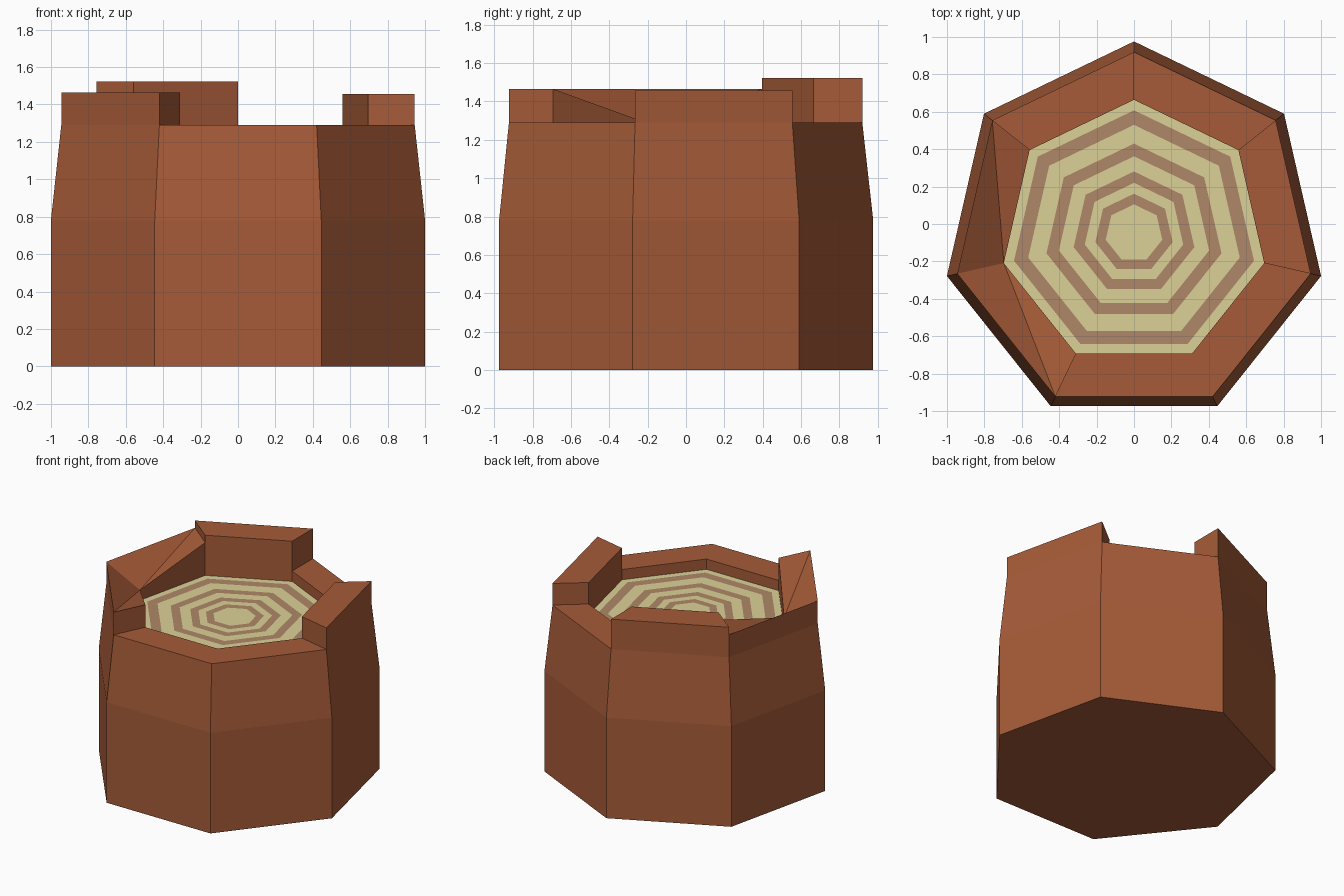
import bpy, bmesh, math

if "Cube" in bpy.data.objects:
    bpy.data.objects.remove(bpy.data.objects["Cube"])

N, CY = 7, -0.05
RIM_Z, DISC_Z = 1.29, 1.21
R_BASE, R_RIM, R_IN = 1.026, 0.969, 0.714


def pt(k, r, z):
    a = k * math.tau / N
    return (r * math.sin(a), r * math.cos(a) + CY, z)


def material(name, rgb):
    m = bpy.data.materials.new(name)
    m.diffuse_color = (*rgb, 1)
    m.use_nodes = True
    m.node_tree.nodes["Principled BSDF"].inputs["Base Color"].default_value = m.diffuse_color
    return m


def finish(name, faces, mats, indices=None):
    """Make an object from faces given as lists of points."""
    bm = bmesh.new()
    for i, pts in enumerate(faces):
        f = bm.faces.new([bm.verts.new(p) for p in pts])
        f.material_index = indices[i] if indices else 0
    bmesh.ops.remove_doubles(bm, verts=bm.verts, dist=1e-4)
    me = bpy.data.meshes.new(name)
    bm.to_mesh(me)
    bm.free()
    for m in mats:
        me.materials.append(m)
    ob = bpy.data.objects.new(name, me)
    bpy.context.collection.objects.link(ob)
    return ob


def band(k, r0, z0, r1, z1):
    return [pt(k + 1, r0, z0), pt(k, r0, z0), pt(k, r1, z1), pt(k + 1, r1, z1)]


bark = material("bark", (0.38, 0.105, 0.04))
cream = material("cream_wood", (0.72, 0.64, 0.31))
ring = material("ring_wood", (0.43, 0.25, 0.14))

# Bark: tapered heptagonal trunk
faces = [[pt(k, R_BASE, 0) for k in range(N)]]
for k in range(N):
    faces.append(band(k, R_BASE, 0, R_BASE, 0.78))
    faces.append(band(k, R_BASE, 0.78, R_RIM, RIM_Z))
finish("trunk", faces, [bark])

# Rim: one height per side, with one inner corner chipped down
heights = [RIM_Z, 1.457, RIM_Z, RIM_Z, 1.465, 1.465, 1.522]
CHIP = 5


def inner_z(side, corner):
    return RIM_Z if corner % N == CHIP else heights[side]


faces = []
for k, h in enumerate(heights):
    za, zb = inner_z(k, k), inner_z(k, k + 1)
    oa, ob_ = pt(k, R_RIM, h), pt(k + 1, R_RIM, h)
    ia, ib = pt(k, R_IN, za), pt(k + 1, R_IN, zb)
    if (k + 1) % N == CHIP:      # split sloping tops at the chipped corner
        faces += [[oa, ia, ib], [oa, ib, ob_]]
    elif k == CHIP:
        faces += [[oa, ia, ob_], [ia, ib, ob_]]
    else:
        faces.append([oa, ia, ib, ob_])
    faces.append([pt(k, R_IN, DISC_Z), pt(k + 1, R_IN, DISC_Z), ib, ia])
    if h > RIM_Z:
        faces.append(band(k, R_RIM, RIM_Z, R_RIM, h))
    # end walls where the neighbouring side is lower
    for corner, other, flip in ((k, (k - 1) % N, False), (k + 1, (k + 1) % N, True)):
        low = heights[other]
        if h > low:
            w = [pt(corner, R_RIM, low), pt(corner, R_IN, low),
                 pt(corner, R_IN, h), pt(corner, R_RIM, h)]
            faces.append(w if flip is True else w[::-1])
            if flip is False:
                faces[-1] = w[::-1]
finish("rim", faces, [bark])

# Cut top: alternating growth rings
radii = [R_IN, 0.658, 0.58, 0.48, 0.412, 0.331, 0.27, 0.212, 0.155]
faces, idx = [], []
for i in range(len(radii) - 1):
    for k in range(N):
        faces.append(band(k, radii[i], DISC_Z, radii[i + 1], DISC_Z))
        idx.append(i % 2)
faces.append([pt(k, radii[-1], DISC_Z) for k in reversed(range(N))])
idx.append(0)
finish("growth_rings", faces, [cream, ring], idx)
